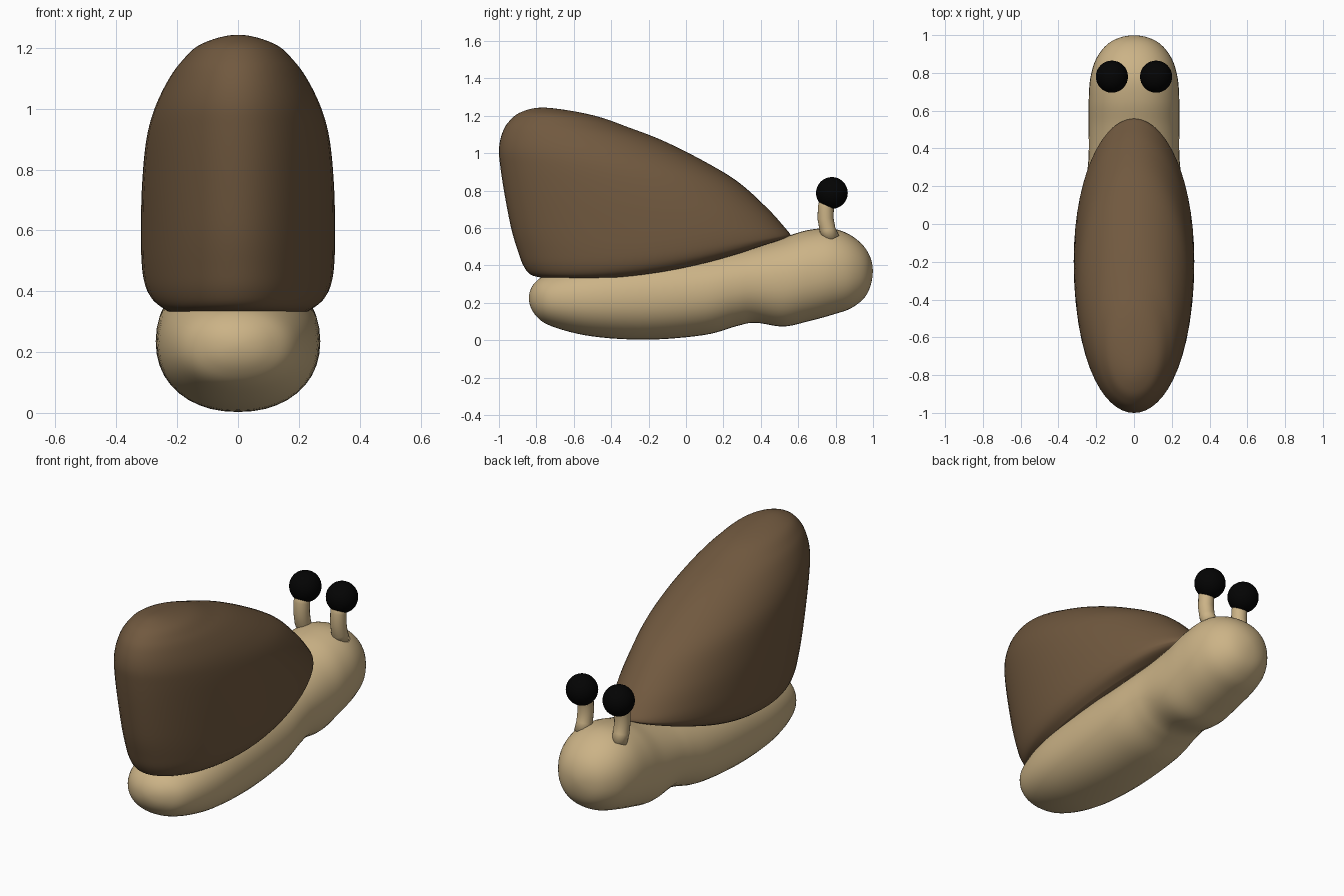
import bpy, bmesh, math
from mathutils import Vector

if "Cube" in bpy.data.objects:
    bpy.data.objects.remove(bpy.data.objects["Cube"])


def material(name, rgb):
    m = bpy.data.materials.new(name)
    m.diffuse_color = (*rgb, 1)
    m.use_nodes = True
    m.node_tree.nodes["Principled BSDF"].inputs["Base Color"].default_value = m.diffuse_color
    return m


tan = material("tan skin", (0.60, 0.45, 0.24))
brown = material("brown shell", (0.165, 0.1, 0.05))
black = material("black eye", (0.001, 0.001, 0.001))


def add_object(name, bm, mat):
    bmesh.ops.remove_doubles(bm, verts=bm.verts, dist=0.0005)
    bmesh.ops.recalc_face_normals(bm, faces=bm.faces)
    for f in bm.faces:
        f.smooth = True
    mesh = bpy.data.meshes.new(name)
    bm.to_mesh(mesh)
    bm.free()
    mesh.materials.append(mat)
    ob = bpy.data.objects.new(name, mesh)
    bpy.context.collection.objects.link(ob)
    return ob


def smooth_rows(rows, first, last, steps=6):
    """Catmull-Rom through the stations, with phantom stations at the ends."""
    p = [Vector(r) for r in [first] + rows + [last]]
    out = []
    for a, b, c, d in zip(p, p[1:], p[2:], p[3:]):
        for i in range(steps):
            t = i / steps
            out.append(0.5 * (2 * b + (c - a) * t + (2 * a - 5 * b + 4 * c - d) * t * t
                              + (3 * b - a - 3 * c + d) * t ** 3))
    return out + [p[-2]]


def skin(name, rings, mat, caps=()):
    """Join rings of points with quads; cap the rings listed in caps."""
    bm = bmesh.new()
    rings = [[bm.verts.new(p) for p in r] for r in rings]
    n = len(rings[0])
    for r, q in zip(rings, rings[1:]):
        for k in range(n):
            bm.faces.new((r[k - 1], r[k], q[k], q[k - 1]))
    for i in caps:
        bm.faces.new(rings[i])
    return add_object(name, bm, mat)


def circle(n):
    return [(math.cos(2 * math.pi * k / n), math.sin(2 * math.pi * k / n)) for k in range(n)]


def bulge(v, power):
    return math.copysign(abs(v) ** (2 / power), v)


# Body: foot, pinched neck and bulging head; stations (y, z bottom, z top, half width)
body = [
    (-0.84, 0.225, 0.225, 0), (-0.81, 0.14, 0.305, 0.11), (-0.72, 0.075, 0.36, 0.195),
    (-0.5, 0.02, 0.42, 0.253), (-0.2, 0.003, 0.46, 0.27), (0.1, 0.028, 0.48, 0.265),
    (0.27, 0.075, 0.50, 0.248), (0.37, 0.093, 0.515, 0.24), (0.52, 0.073, 0.55, 0.24),
    (0.65, 0.1, 0.588, 0.24), (0.78, 0.135, 0.597, 0.23), (0.89, 0.175, 0.555, 0.192),
    (0.97, 0.25, 0.475, 0.115), (0.999, 0.37, 0.37, 0)]
flip = lambda r: (r[0], r[2], r[1], -r[3])
rings = []
for y, zb, zt, w in smooth_rows(body, flip(body[1]), flip(body[-2])):
    rings.append([(w * bulge(c, 2.15), y, (zb + zt) / 2 + (zt - zb) / 2 * bulge(s, 2.15))
                  for c, s in circle(40)])
skin("body", rings, tan)

# Shell: stacked tilted ellipses; levels (y back, z back, y front, z front, half width, sag)
shell = [
    (-0.76, 0.332, 0.45, 0.52, 0.25, 0.065), (-0.83, 0.35, 0.52, 0.54, 0.287, 0.055),
    (-0.87, 0.40, 0.55, 0.553, 0.308, 0.045), (-0.90, 0.48, 0.557, 0.565, 0.317, 0.025),
    (-0.935, 0.60, 0.53, 0.60, 0.319, 0), (-0.97, 0.78, 0.44, 0.70, 0.316, 0),
    (-0.993, 0.93, 0.28, 0.845, 0.303, 0), (-1.0, 1.02, 0.09, 0.96, 0.278, 0),
    (-0.985, 1.10, -0.12, 1.065, 0.236, 0), (-0.95, 1.165, -0.30, 1.135, 0.19, 0),
    (-0.88, 1.22, -0.50, 1.203, 0.122, 0), (-0.75, 1.243, -0.75, 1.243, 0, 0)]
t = shell[-2]
rings = []
for y0, z0, y1, z1, w, sag in smooth_rows(shell, shell[0], (t[2], t[3], t[0], t[1], -t[4], 0)):
    rings.append([(w * s, (y0 + y1) / 2 + (y1 - y0) / 2 * c,
                   (z0 + z1) / 2 + (z1 - z0) / 2 * c - sag * s * s) for c, s in circle(56)])
# close the underside with a small inner ring
y0, z0, y1, z1 = shell[0][:4]
rings.insert(0, [(p[0] * 0.02, (y0 + y1) / 2 + (p[1] - (y0 + y1) / 2) * 0.02,
                  (z0 + z1) / 2 - 0.06) for p in rings[0]])
skin("shell", rings, brown, caps=(0,))

# Eye stalks and eyes
path = [(0.78, 0.54), (0.757, 0.59), (0.746, 0.65), (0.748, 0.71), (0.762, 0.77)]
for side, x in (("left", -0.117), ("right", 0.117)):
    rings = []
    for i, (y, z) in enumerate(path):
        d = (Vector(path[min(i + 1, 4)]) - Vector(path[max(i - 1, 0)])).normalized()
        rings.append([(x + 0.043 * c, y + 0.043 * s * d.y, z - 0.043 * s * d.x)
                      for c, s in circle(20)])
    skin(side + "_eye_stalk", rings, tan, caps=(0, -1))

    bm = bmesh.new()
    bmesh.ops.create_uvsphere(bm, u_segments=32, v_segments=16, radius=0.085)
    add_object(side + "_eye", bm, black).location = (x, 0.78, 0.787)
